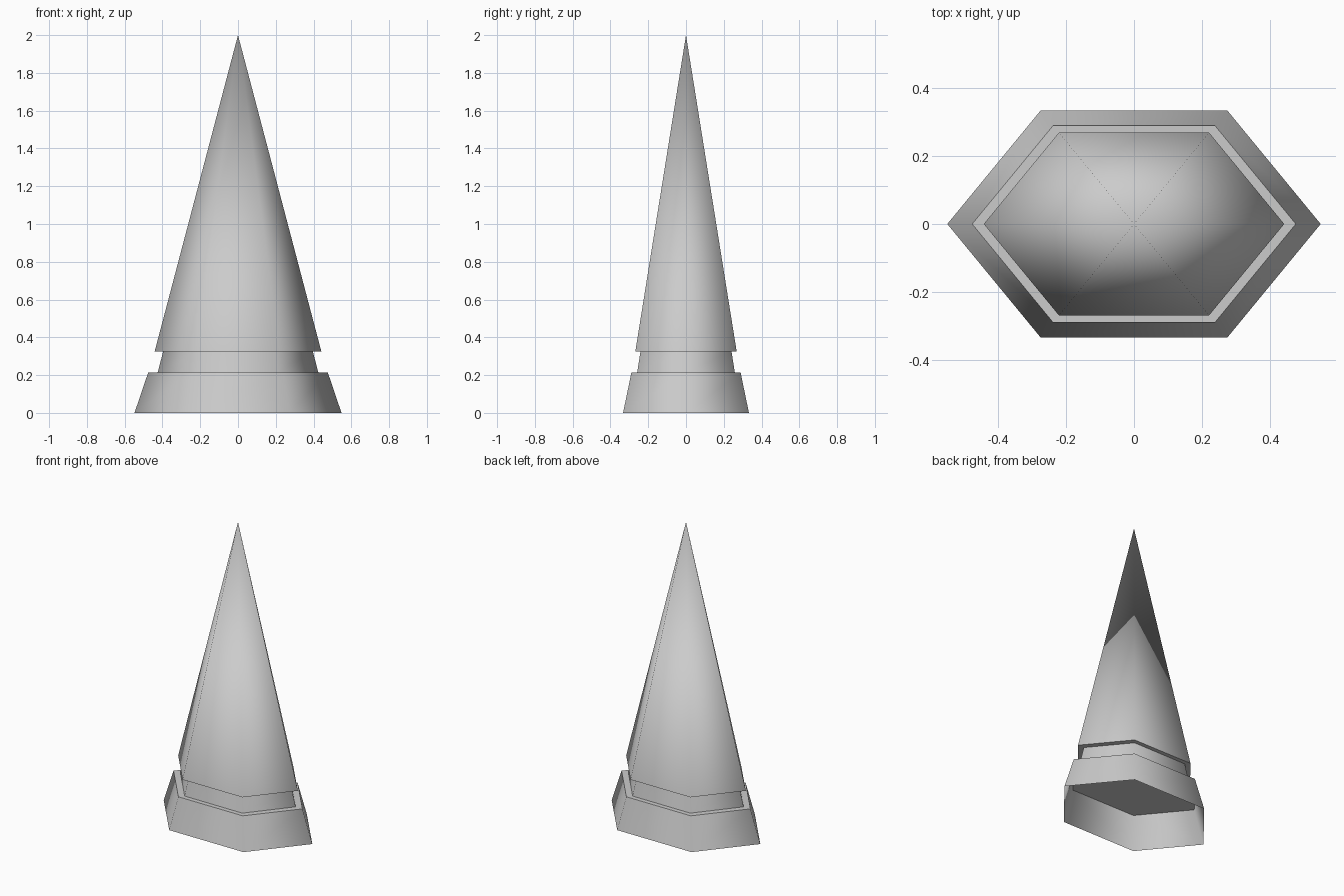
import bpy, bmesh

if "Cube" in bpy.data.objects:
    bpy.data.objects.remove(bpy.data.objects["Cube"])

grey = bpy.data.materials.new("plain grey")
grey.diffuse_color = (0.6, 0.6, 0.6, 1)
grey.use_nodes = True
grey.node_tree.nodes["Principled BSDF"].inputs["Base Color"].default_value = grey.diffuse_color

# stretched hexagon outline, scaled by its half width
HEX = [(1, 0), (0.5, 0.608), (-0.5, 0.608), (-1, 0), (-0.5, -0.608), (0.5, -0.608)]


def hex_part(name, z0, w0, z1, w1, cap_bottom=False, cap_top=False):
    """Tapered hexagonal shell with soft sides and crisp flat caps; w1 = 0 gives a point."""
    bm = bmesh.new()

    def ring(z, w):
        return [bm.verts.new((x * w, y * w, z)) for x, y in HEX]

    low = ring(z0, w0)
    high = ring(z1, w1) if w1 else [bm.verts.new((0, 0, z1))] * 6
    for i in range(6):
        j = (i + 1) % 6
        corners = [low[i], low[j], high[j]] + ([high[i]] if w1 else [])
        bm.faces.new(corners).smooth = True
    caps = []
    if cap_bottom:
        caps.append(bm.faces.new(low[::-1]))
    if cap_top:
        caps.append(bm.faces.new(high))
    for cap in caps:
        cap.smooth = False
        for e in cap.edges:
            e.smooth = False
    mesh = bpy.data.meshes.new(name)
    bm.to_mesh(mesh)
    bm.free()
    mesh.materials.append(grey)
    obj = bpy.data.objects.new(name, mesh)
    bpy.context.collection.objects.link(obj)
    return obj


# hollow base, open underneath, with a flat top ledge
hex_part("base", 0, 0.548, 0.215, 0.475, cap_top=True)
# recessed band between base and spire
hex_part("neck", 0.215, 0.425, 0.326, 0.396)
# pointed spire with a flat underside
hex_part("spire", 0.326, 0.441, 2.0, 0, cap_bottom=True)
